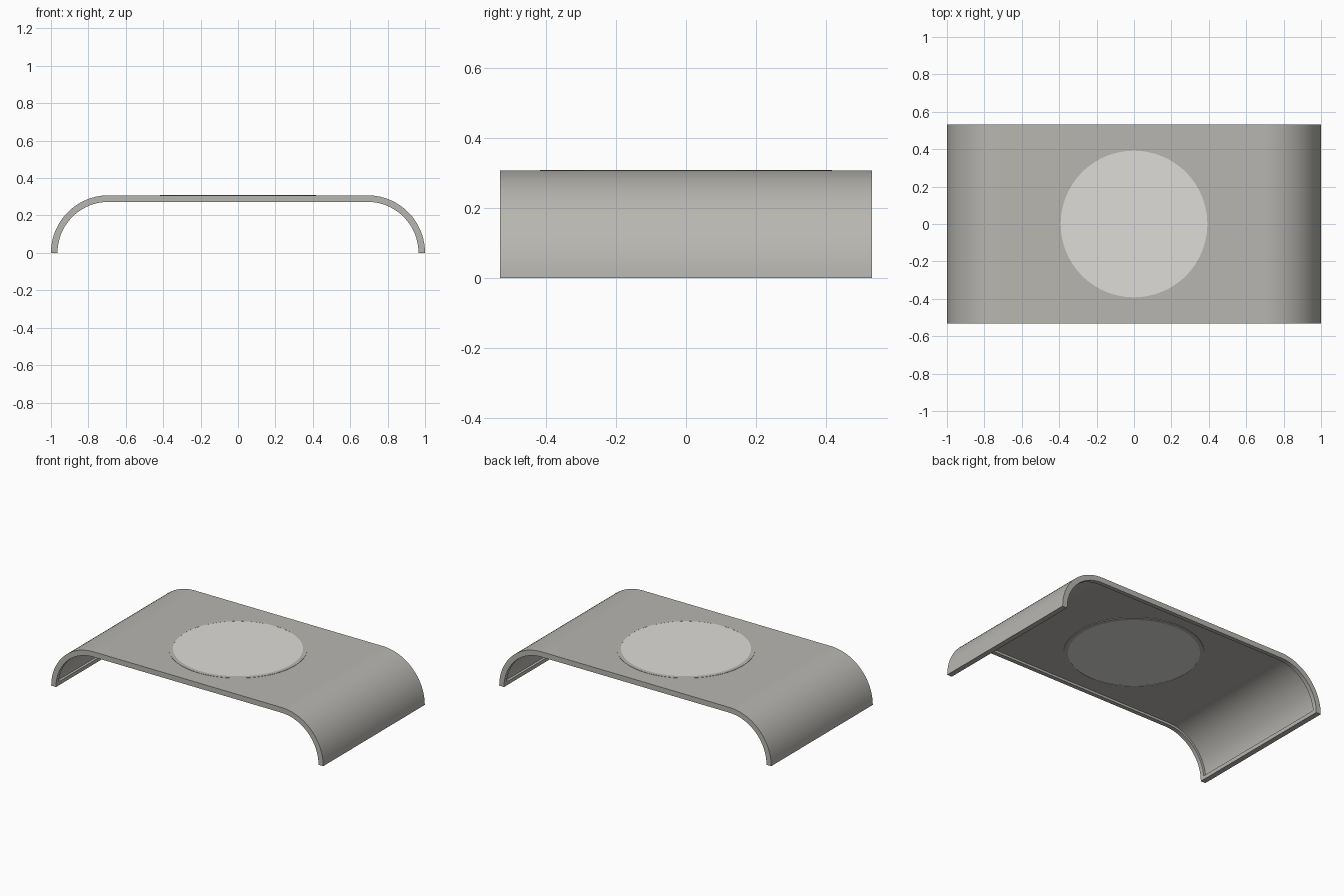
import bpy, bmesh, math

cube = bpy.data.objects.get("Cube")
if cube:
    bpy.data.objects.remove(cube)

RADIUS, CENTRE, HALF_DEPTH = 0.308, 0.692, 0.533
RIM_WIDTH, RIM_THICK, PANEL_THICK = 0.028, 0.035, 0.02
SEGMENTS = 20


def material(name, colour):
    m = bpy.data.materials.new(name)
    m.use_nodes = True
    m.diffuse_color = (*colour, 1)
    m.node_tree.nodes["Principled BSDF"].inputs["Base Color"].default_value = (*colour, 1)
    return m


body_grey = material("warm grey", (0.48, 0.47, 0.44))
disc_grey = material("light grey", (0.73, 0.72, 0.69))


def finish(bm, name, mat):
    bmesh.ops.remove_doubles(bm, verts=bm.verts, dist=0.0001)
    bmesh.ops.recalc_face_normals(bm, faces=bm.faces)
    mesh = bpy.data.meshes.new(name)
    bm.to_mesh(mesh)
    bm.free()
    mesh.materials.append(mat)
    obj = bpy.data.objects.new(name, mesh)
    bpy.context.collection.objects.link(obj)
    bpy.ops.object.select_all(action="DESELECT")
    obj.select_set(True)
    bpy.context.view_layer.objects.active = obj
    bpy.ops.object.shade_smooth_by_angle(angle=math.radians(30))
    return obj


def loft(bm, loops, closed=False):
    """Join equal rings of vertices with quads."""
    pairs = list(zip(loops, loops[1:]))
    if closed:
        pairs.append((loops[-1], loops[0]))
    for a, b in pairs:
        for i in range(len(a)):
            j = (i + 1) % len(a)
            bm.faces.new((a[i], a[j], b[j], b[i]))


# Arched shell: a thin panel with a thicker rim on all four edges of its underside
foot = RIM_WIDTH / RADIUS
half = [(0, RIM_THICK), (foot, RIM_THICK)]
half += [(foot + (math.pi / 2 - foot) * i / SEGMENTS, PANEL_THICK) for i in range(SEGMENTS + 1)]
stations = [(1, a, t) for a, t in half] + [(-1, a, t) for a, t in reversed(half)]

bm = bmesh.new()
sections = []
for side, angle, thick in stations:
    y, inner = HALF_DEPTH, HALF_DEPTH - RIM_WIDTH
    outline = [(-y, 0), (y, 0), (y, RIM_THICK), (inner, RIM_THICK), (inner, thick),
               (-inner, thick), (-inner, RIM_THICK), (-y, RIM_THICK)]
    sections.append([bm.verts.new((side * (CENTRE + (RADIUS - d) * math.cos(angle)), py,
                                   (RADIUS - d) * math.sin(angle))) for py, d in outline])
loft(bm, sections)
for end in (sections[0], sections[-1]):
    bm.faces.new([end[i] for i in (0, 1, 2, 3, 6, 7)])
finish(bm, "arched_shell", body_grey)

# Round insert seen from above and below
bm = bmesh.new()
bmesh.ops.create_cone(bm, cap_ends=True, segments=96, radius1=0.395, radius2=0.395, depth=0.0235)
bmesh.ops.translate(bm, verts=bm.verts, vec=(0, 0, 0.2975))
finish(bm, "round_insert", disc_grey)

# Thin collar around the insert
bm = bmesh.new()
rings = []
for r, z in ((0.392, 0.284), (0.418, 0.284), (0.418, 0.3096), (0.392, 0.3096)):
    rings.append([bm.verts.new((r * math.cos(math.tau * i / 96), r * math.sin(math.tau * i / 96), z))
                  for i in range(96)])
loft(bm, rings, closed=True)
finish(bm, "insert_collar", body_grey)
